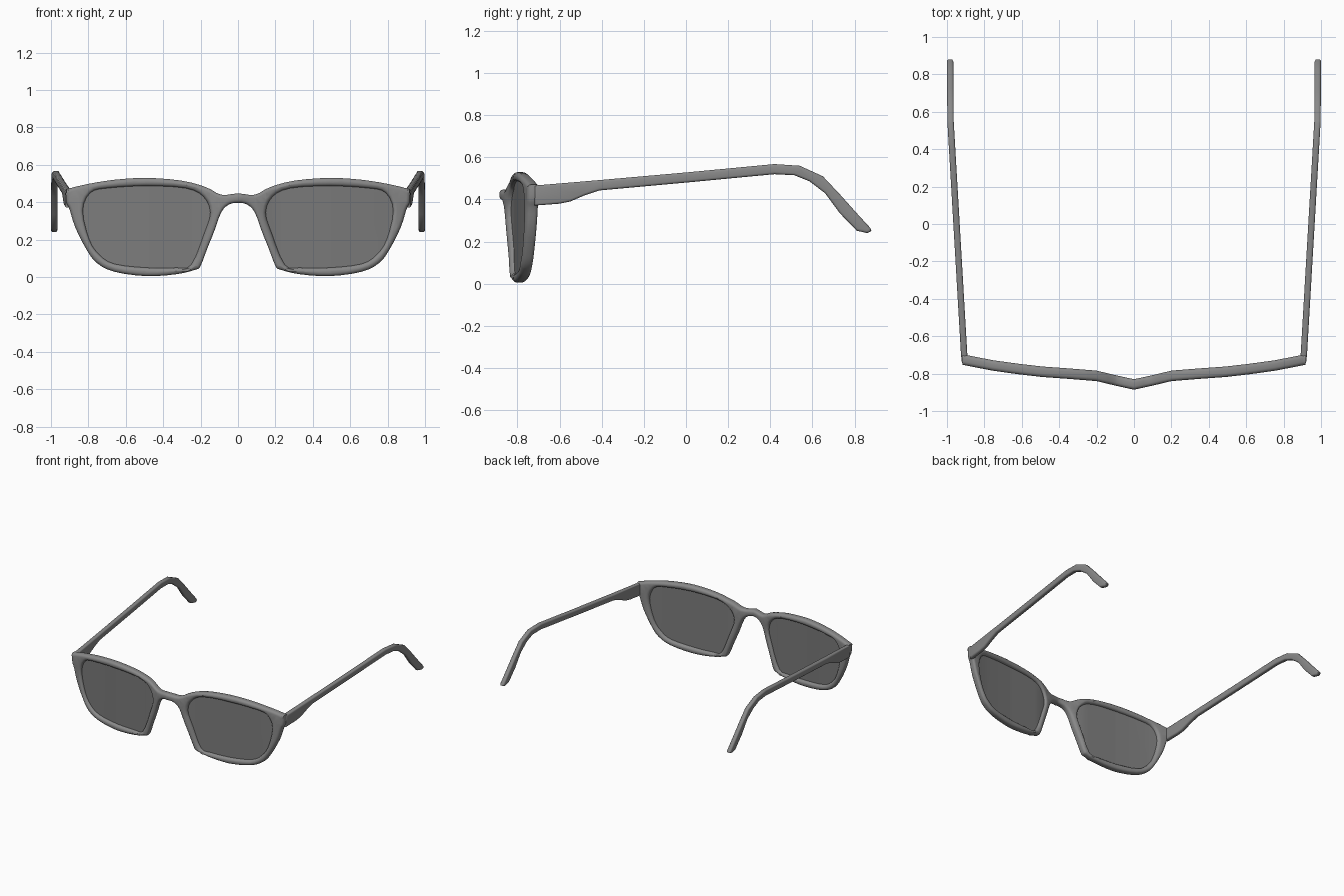
import bpy, bmesh, math
from mathutils import Vector

if "Cube" in bpy.data.objects:
    bpy.data.objects.remove(bpy.data.objects["Cube"])


def material(name, grey, alpha=1.0):
    m = bpy.data.materials.new(name)
    m.diffuse_color = (grey, grey, grey, alpha)
    m.use_nodes = True
    m.node_tree.nodes["Principled BSDF"].inputs["Base Color"].default_value = m.diffuse_color
    return m


FRAME = material("frame grey", 0.25)
LENS = material("lens grey", 0.2, 0.85)


def smooth_loop(pts, steps=3):
    """Closed Catmull-Rom curve through the points."""
    out, n = [], len(pts)
    for i in range(n):
        a, b, c, d = (Vector(pts[(i + k - 1) % n]) for k in range(4))
        for s in range(steps):
            t = s / steps
            out.append(0.5 * (2 * b + (c - a) * t + (2 * a - 5 * b + 4 * c - d) * t * t
                              + (3 * b - a - 3 * c + d) * t ** 3))
    return out


def oriented(loop, ccw):
    area = sum(a.x * b.y - b.x * a.y for a, b in zip(loop, loop[1:] + loop[:1]))
    return loop if (area > 0) == ccw else loop[::-1]


def inset(loop, d):
    """Move the loop to its left by d."""
    out, n = [], len(loop)
    for i, p in enumerate(loop):
        e1 = (p - loop[i - 1]).normalized()
        e2 = (loop[(i + 1) % n] - p).normalized()
        n1, n2 = Vector((-e1.y, e1.x)), Vector((-e2.y, e2.x))
        m = (n1 + n2).normalized()
        out.append(p + m * d / max(0.6, m.dot(n1)))
    return out


def interp(table, x):
    for (x0, y0), (x1, y1) in zip(table, table[1:]):
        if x <= x1:
            return y0 + (y1 - y0) * (x - x0) / (x1 - x0)
    return table[-1][1]


def slab(name, loops, thick, r, place, mat, cuts=()):
    """Rounded plate from an outline and holes, then bent into place."""
    bm = bmesh.new()
    h = thick / 2
    if r:
        arc = [(r * (1 - math.sin(a)), h - r * (1 - math.cos(a)))
               for a in (0, math.pi / 6, math.pi / 3, math.pi / 2)]
        levels = [(o, -w) for o, w in arc] + [(o, w) for o, w in arc[::-1]]
    else:
        levels = [(0, -h), (0, h)]
    caps = ([], [])
    for k, loop in enumerate(loops):
        loop = oriented(loop, k == 0)
        n = len(loop)
        rings = [[bm.verts.new((p.x, p.y, w)) for p in inset(loop, o)] for o, w in levels]
        for ra, rb in zip(rings, rings[1:]):
            for i in range(n):
                j = (i + 1) % n
                bm.faces.new((ra[i], ra[j], rb[j], rb[i]))
        for cap, ring in zip(caps, (rings[0], rings[-1])):
            cap += [bm.edges.get((ring[i], ring[(i + 1) % n])) for i in range(n)]
    for cap in caps:
        bmesh.ops.triangle_fill(bm, use_beauty=True, edges=cap)
    for x in cuts:
        bmesh.ops.bisect_plane(bm, geom=bm.verts[:] + bm.edges[:] + bm.faces[:],
                               dist=1e-5, plane_co=(x, 0, 0), plane_no=(1, 0, 0))
    for v in bm.verts:
        v.co = place(*v.co)
    bmesh.ops.recalc_face_normals(bm, faces=bm.faces)
    me = bpy.data.meshes.new(name)
    bm.to_mesh(me)
    bm.free()
    me.materials.append(mat)
    ob = bpy.data.objects.new(name, me)
    bpy.context.collection.objects.link(ob)
    bpy.ops.object.select_all(action='DESELECT')
    ob.select_set(True)
    bpy.context.view_layer.objects.active = ob
    bpy.ops.object.shade_smooth_by_angle(angle=math.radians(40))
    return ob


# Half outline of the front frame, from bridge top round to bridge underside
half = [(0.09, 0.44), (0.17, 0.48), (0.30, 0.515), (0.49, 0.53), (0.66, 0.52),
        (0.80, 0.498), (0.905, 0.473), (0.92, 0.465), (0.918, 0.40), (0.90, 0.36),
        (0.87, 0.265), (0.81, 0.147), (0.755, 0.075), (0.66, 0.028), (0.49, 0.005),
        (0.33, 0.015), (0.225, 0.04), (0.20, 0.06), (0.165, 0.15), (0.125, 0.25),
        (0.09, 0.345), (0.05, 0.387)]
outline = [(0, 0.447)] + half + [(0, 0.397)] + [(-x, z) for x, z in half[::-1]]
# Lens opening
hole = [(0.148, 0.345), (0.185, 0.43), (0.28, 0.475), (0.49, 0.487), (0.70, 0.475),
        (0.79, 0.45), (0.83, 0.355), (0.795, 0.20), (0.74, 0.118), (0.66, 0.07),
        (0.49, 0.05), (0.33, 0.05), (0.25, 0.066), (0.18, 0.235)]

# Wrap of the frame in plan
WRAP = [(0, -0.858), (0.1, -0.836), (0.2, -0.812), (0.35, -0.80), (0.49, -0.79),
        (0.62, -0.775), (0.75, -0.757), (0.85, -0.738), (0.93, -0.722)]


def wrap(u, v, w):
    return Vector((u, interp(WRAP, abs(u)) + w, v))


cuts = [i * 0.05 for i in range(-18, 19)]
holes = [smooth_loop([(s * x, z) for x, z in hole]) for s in (1, -1)]
slab("front_frame", [smooth_loop(outline)] + holes, 0.056, 0.018, wrap, FRAME, cuts)

# Lenses, edges seated slightly inside the rim
for side, loop in zip(("right", "left"), holes):
    seat = inset(oriented(loop, True), -0.006)
    slab(side + "_lens", [seat], 0.012, 0, wrap, LENS, cuts)

# Temple arms: side profile in y, z
arm = [(-0.72, 0.466), (-0.41, 0.492), (0.02, 0.53), (0.42, 0.568), (0.54, 0.56),
       (0.65, 0.51), (0.73, 0.425), (0.815, 0.33), (0.875, 0.265), (0.88, 0.25),
       (0.86, 0.24), (0.81, 0.252), (0.73, 0.335), (0.66, 0.43), (0.585, 0.487),
       (0.515, 0.515), (0.42, 0.52), (0.02, 0.482), (-0.41, 0.443), (-0.48, 0.42),
       (-0.55, 0.39), (-0.60, 0.38), (-0.72, 0.371)]
SPLAY = [(-0.75, 0.905), (-0.70, 0.908), (0.55, 0.981), (0.9, 0.983)]
arm = [Vector(p) for p in arm]
for side, s in (("right", 1), ("left", -1)):
    slab(side + "_temple_arm", [arm], 0.034, 0.011,
         lambda u, v, w: Vector((s * (interp(SPLAY, u) + w), u, v)), FRAME,
         [-0.2, 0.2, 0.55])
